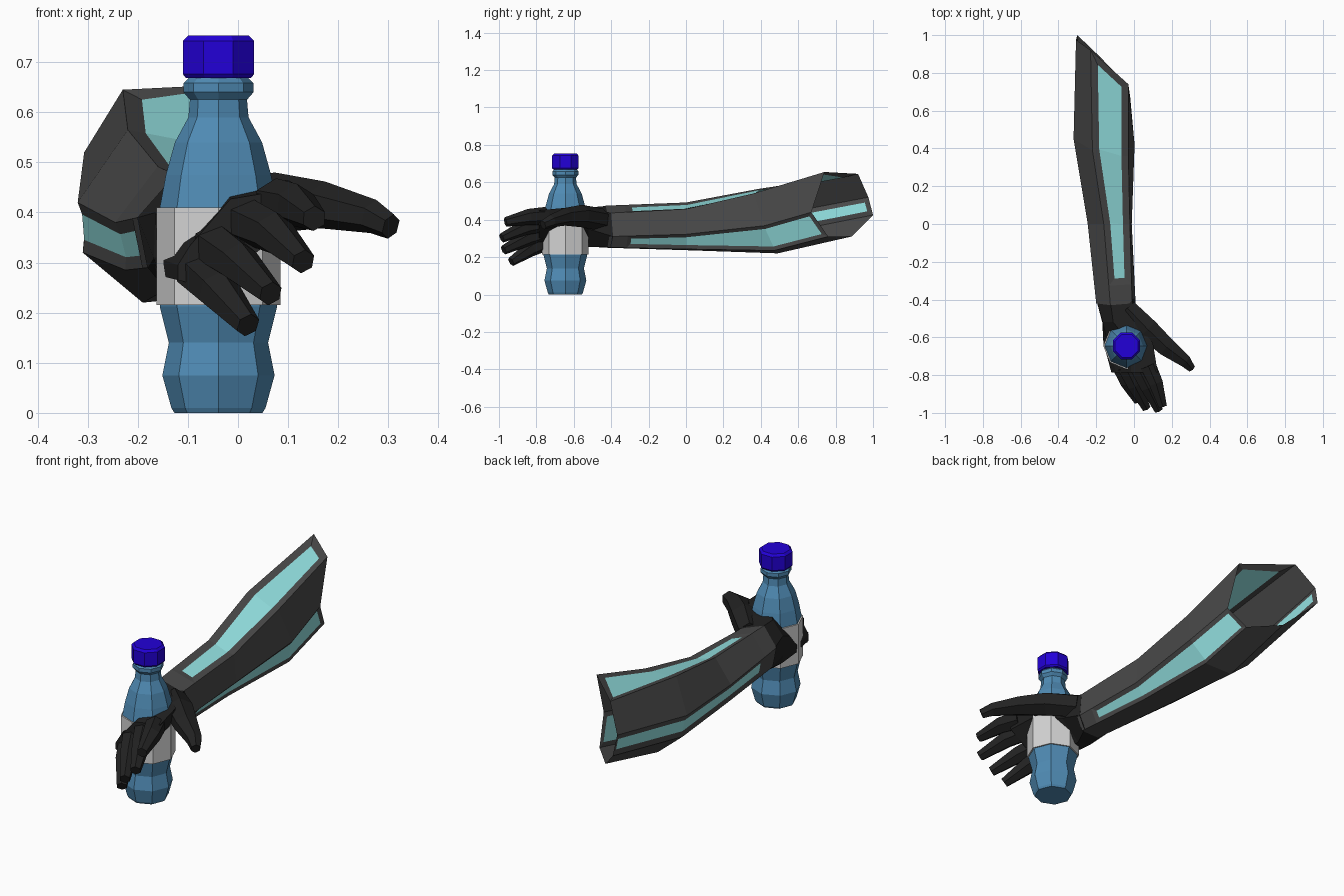
import bpy, bmesh, math
from mathutils import Vector

if "Cube" in bpy.data.objects:
    bpy.data.objects.remove(bpy.data.objects["Cube"])


def material(name, rgb):
    m = bpy.data.materials.new(name)
    m.diffuse_color = (*rgb, 1)
    m.use_nodes = True
    m.node_tree.nodes["Principled BSDF"].inputs["Base Color"].default_value = m.diffuse_color
    return m


BLUE = material("bottle blue", (0.08, 0.26, 0.46))
CAP = material("cap deep blue", (0.016, 0.0, 0.68))
WHITE = material("label white", (0.66, 0.66, 0.66))
GREY = material("sleeve grey", (0.067, 0.067, 0.067))
BLACK = material("glove black", (0.016, 0.016, 0.016))
CYAN = material("panel cyan", (0.30, 0.77, 0.77))


def finish(name, bm, mats):
    me = bpy.data.meshes.new(name)
    bmesh.ops.recalc_face_normals(bm, faces=bm.faces)
    bm.to_mesh(me)
    bm.free()
    for m in mats:
        me.materials.append(m)
    ob = bpy.data.objects.new(name, me)
    bpy.context.collection.objects.link(ob)
    return ob


def loft(rings, caps=True):
    """Skin a list of closed rings; returns bmesh and faces[row][column]."""
    bm = bmesh.new()
    vs = [[bm.verts.new(p) for p in r] for r in rings]
    n = len(rings[0])
    faces = [[bm.faces.new((a[i], a[(i + 1) % n], b[(i + 1) % n], b[i]))
              for i in range(n)] for a, b in zip(vs, vs[1:])]
    if caps:
        bm.faces.new(vs[0])
        bm.faces.new(vs[-1])
    return bm, faces


def lathe(name, profile, mat, turn=0.0, sides=8):
    cx, cy = -0.039, -0.645
    rings = [[(cx + r * math.cos(turn + k * math.tau / sides),
               cy + r * math.sin(turn + k * math.tau / sides), z)
              for k in range(sides)] for r, z in profile]
    return finish(name, loft(rings)[0], [mat])


def limb(name, pts, sides=6):
    """Tapered tube through points (x, y, z, half width, half height)."""
    rings = []
    for i, p in enumerate(pts):
        a, b = pts[max(i - 1, 0)], pts[min(i + 1, len(pts) - 1)]
        d = (Vector(b[:3]) - Vector(a[:3])).normalized()
        side = d.cross(Vector((0, 0, 1))).normalized()
        up = side.cross(d)
        ring = []
        for k in range(sides):
            t = (k + 0.5) * math.tau / sides
            ring.append(Vector(p[:3]) + side * p[3] * math.cos(t) * 1.1
                        + up * p[4] * math.sin(t))
        rings.append(ring)
    return finish(name, loft(rings)[0], [BLACK])


# Bottle, label and screw cap
lathe("bottle", [(0.088, 0), (0.094, 0.01), (0.112, 0.075), (0.099, 0.14),
                 (0.117, 0.212), (0.117, 0.41), (0.105, 0.475), (0.087, 0.54),
                 (0.06, 0.59), (0.057, 0.625), (0.07, 0.64), (0.07, 0.658),
                 (0.06, 0.668), (0.06, 0.69)], BLUE)
lathe("label", [(0.124, 0.215), (0.124, 0.41)], WHITE)
lathe("cap", [(0.07, 0.668), (0.077, 0.676), (0.077, 0.742), (0.066, 0.753)],
      CAP, math.pi / 8)

# Hollow seven-sided sleeve; corners run round from top right, over the top
wrist = [(-0.01, -0.42, 0.435), (-0.125, -0.43, 0.475), (-0.2, -0.42, 0.39),
         (-0.18, -0.42, 0.29), (-0.13, -0.42, 0.25), (-0.03, -0.42, 0.252),
         (0.008, -0.41, 0.31)]
middle = [(-0.022, 0, 0.457), (-0.16, 0, 0.492), (-0.245, 0, 0.38),
          (-0.225, 0, 0.285), (-0.16, 0, 0.237), (-0.055, 0, 0.243),
          (-0.012, 0, 0.322)]
bend = [(-0.03, 0.36, 0.54), (-0.22, 0.39, 0.565), (-0.32, 0.45, 0.42),
        (-0.31, 0.47, 0.32), (-0.19, 0.49, 0.22), (-0.05, 0.47, 0.235),
        (0.003, 0.42, 0.368)]
elbow = [(-0.03, 0.74, 0.655), (-0.23, 0.92, 0.645), (-0.307, 0.975, 0.52),
         (-0.30, 1.0, 0.425), (-0.18, 0.885, 0.31), (-0.06, 0.76, 0.31),
         (-0.02, 0.67, 0.44)]
start = [Vector(a).lerp(Vector(b), 0.24) for a, b in zip(wrist, middle)]
bm, faces = loft([wrist, start, middle, bend, elbow], caps=False)
bmesh.ops.recalc_face_normals(bm, faces=bm.faces)
# Glowing panels sunk into three sides
for col, border in ((0, 0.036), (2, 0.025), (5, 0.021)):
    panel = [row[col] for row in faces[1:]]
    bmesh.ops.inset_region(bm, faces=panel, thickness=border, depth=-0.006,
                           use_boundary=True, use_even_offset=True)
    for f in panel:
        f.material_index = 1
finish("sleeve", bm, [GREY, CYAN])

# Wrist cuff and palm: the palm tilts and wraps the far side of the bottle
cuff = [Vector(p) + Vector((0, 0.02, 0)) for p in wrist]
sections = [
    (-0.52, [(0.01, 0.455), (-0.11, 0.465), (-0.165, 0.4), (-0.168, 0.31),
             (-0.16, 0.265), (-0.09, 0.255), (0.01, 0.35)]),
    (-0.63, [(0.10, 0.465), (-0.02, 0.445), (-0.14, 0.35), (-0.162, 0.31),
             (-0.16, 0.275), (-0.09, 0.26), (0.08, 0.385)]),
    (-0.785, [(0.125, 0.45), (-0.015, 0.427), (-0.095, 0.335), (-0.12, 0.295),
              (-0.12, 0.265), (-0.06, 0.25), (0.105, 0.37)])]
rings = [cuff] + [[(x, y, z) for x, z in ring] for y, ring in sections]
finish("palm", loft(rings)[0], [BLACK])

# Thumb and the four fingers
limb("thumb", [(-0.03, -0.45, 0.4, 0.05, 0.06), (0.075, -0.56, 0.42, 0.06, 0.06),
               (0.17, -0.65, 0.415, 0.052, 0.047), (0.27, -0.725, 0.392, 0.034, 0.034),
               (0.305, -0.765, 0.372, 0.02, 0.026)])
fingers = {
    "index_finger": [(0.075, -0.75, 0.42), (0.115, -0.84, 0.415), (0.152, -0.965, 0.388)],
    "middle_finger": [(0.015, -0.75, 0.385), (0.07, -0.86, 0.36), (0.13, -0.985, 0.302)],
    "ring_finger": [(-0.05, -0.75, 0.335), (0.0, -0.85, 0.30), (0.065, -0.975, 0.238)],
    "little_finger": [(-0.08, -0.74, 0.285), (-0.04, -0.83, 0.245), (0.02, -0.935, 0.175)],
}
for name, path in fingers.items():
    limb(name, [(*p, r, r * 1.1) for p, r in zip(path, (0.044, 0.039, 0.023))])
